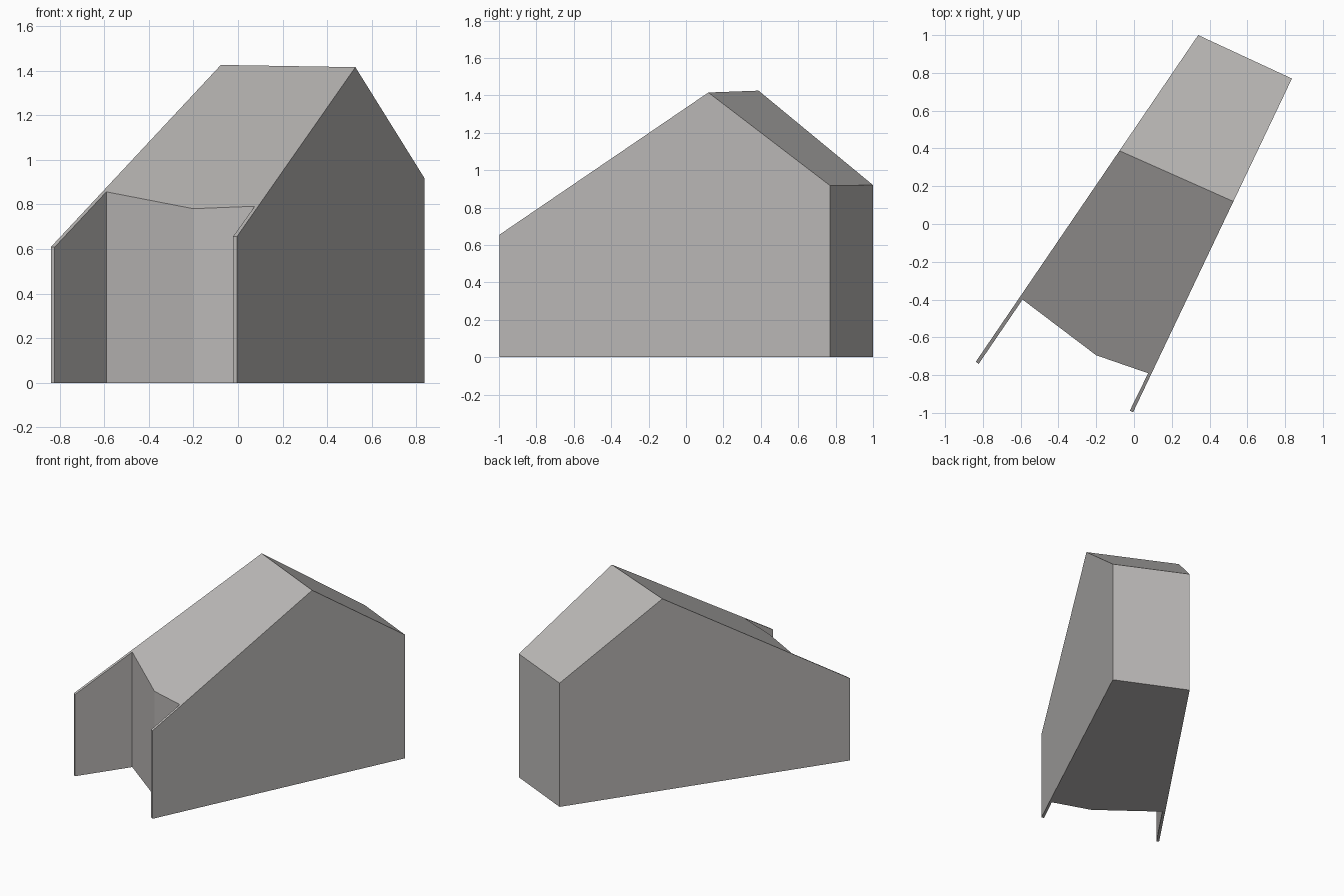
import bpy, bmesh
from mathutils import Vector

if "Cube" in bpy.data.objects:
    bpy.data.objects.remove(bpy.data.objects["Cube"])

# Plain grey used on the whole massing
grey = bpy.data.materials.new("warm_grey")
grey.diffuse_color = (0.50, 0.485, 0.475, 1)
grey.use_nodes = True
grey.node_tree.nodes["Principled BSDF"].inputs["Base Color"].default_value = grey.diffuse_color

# Footprint: long body with two thin wing walls framing a faceted front
footprint = [(0.34, 1.0), (-0.838, -0.73), (-0.822, -0.74), (-0.59, -0.40),
             (-0.20, -0.695), (0.075, -0.79), (-0.022, -0.988),
             (-0.005, -0.997), (0.836, 0.77)]
ridge_left = Vector((-0.075, 0.387, 1.425))
ridge_right = Vector((0.525, 0.12, 1.415))

bm = bmesh.new()
base = bm.faces.new([bm.verts.new((x, y, 0)) for x, y in footprint])
out = bmesh.ops.extrude_face_region(bm, geom=[base], use_keep_orig=True)
bmesh.ops.translate(bm, vec=(0, 0, 3),
                    verts=[v for v in out["geom"] if isinstance(v, bmesh.types.BMVert)])


def cut_roof(eave_point):
    """Slice off everything above a roof plane and cap the opening."""
    n = (ridge_right - ridge_left).cross(eave_point - ridge_left)
    if n.z < 0:
        n.negate()
    res = bmesh.ops.bisect_plane(bm, geom=bm.verts[:] + bm.edges[:] + bm.faces[:],
                                 dist=1e-5, plane_co=ridge_left,
                                 plane_no=n.normalized(), clear_outer=True)
    bmesh.ops.holes_fill(bm, edges=[e for e in bm.edges if e.is_boundary], sides=0)


# Front roof slope, then back roof slope
cut_roof(Vector((-0.838, -0.73, 0.61)))
cut_roof(Vector((0.34, 1.0, 0.92)))

bmesh.ops.recalc_face_normals(bm, faces=bm.faces[:])
mesh = bpy.data.meshes.new("house_shell")
bm.to_mesh(mesh)
bm.free()
mesh.materials.append(grey)
house = bpy.data.objects.new("house_shell", mesh)
bpy.context.collection.objects.link(house)
